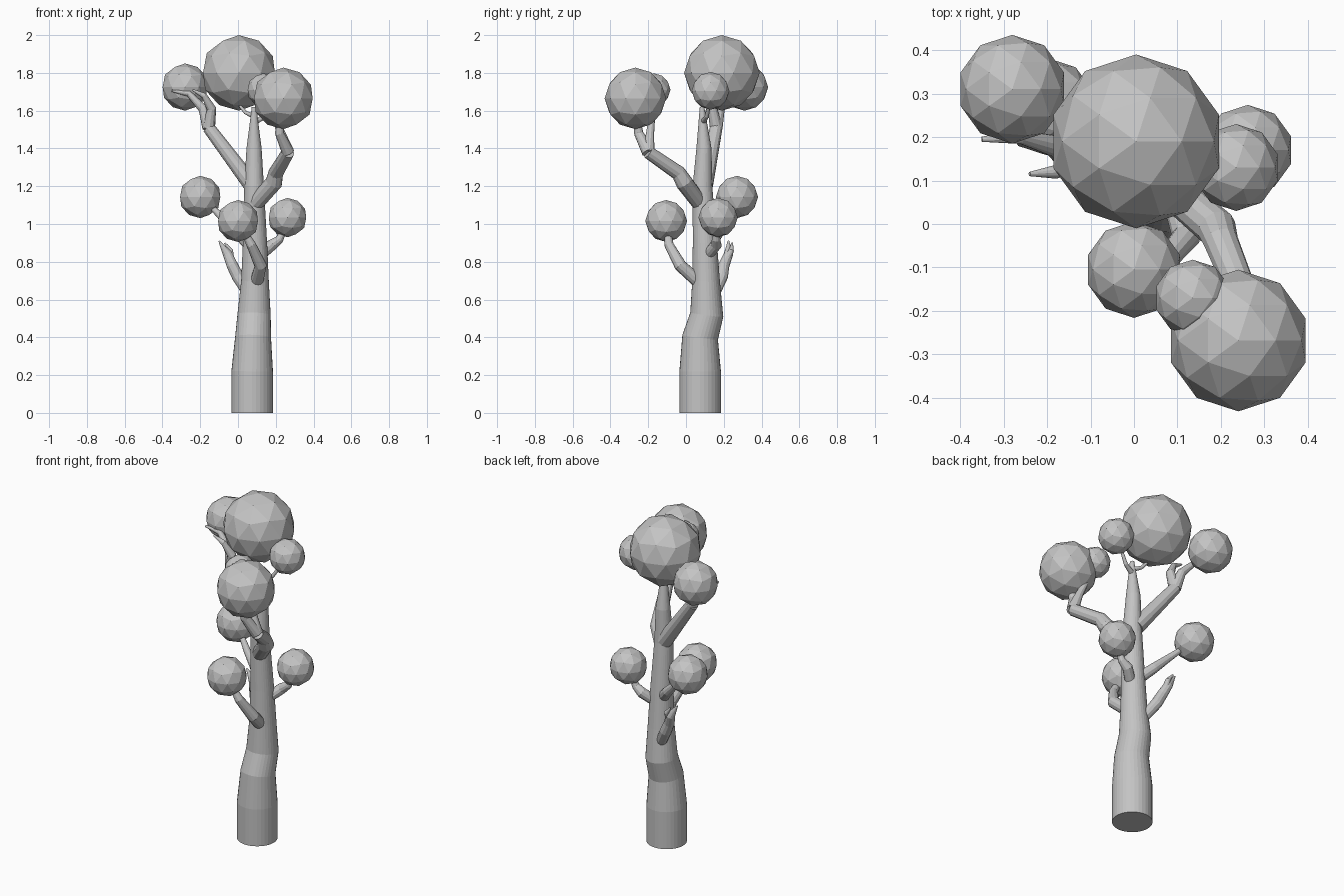
import bpy

cube = bpy.data.objects.get("Cube")
if cube:
    bpy.data.objects.remove(cube, do_unlink=True)

GREY = (0.55, 0.55, 0.55, 1)
mat = bpy.data.materials.new("plain grey")
mat.use_nodes = True
mat.diffuse_color = GREY
mat.node_tree.nodes["Principled BSDF"].inputs["Base Color"].default_value = GREY


def limb(name, points, resolution=4):
    """Tapered round tube through points of (x, y, z, radius)."""
    curve = bpy.data.curves.new(name, "CURVE")
    curve.dimensions = "3D"
    curve.bevel_depth = 1
    curve.bevel_resolution = resolution
    curve.use_fill_caps = True
    spline = curve.splines.new("POLY")
    spline.use_smooth = False
    spline.points.add(len(points) - 1)
    for target, (x, y, z, radius) in zip(spline.points, points):
        target.co = (x, y, z, 1)
        target.radius = radius
    curve.materials.append(mat)
    obj = bpy.data.objects.new(name, curve)
    bpy.context.collection.objects.link(obj)
    bpy.ops.object.select_all(action="DESELECT")
    obj.select_set(True)
    bpy.context.view_layer.objects.active = obj
    bpy.ops.object.convert(target="MESH")


def foliage(name, x, y, z, radius):
    """Faceted ball of leaves."""
    bpy.ops.mesh.primitive_ico_sphere_add(subdivisions=2, radius=radius, location=(x, y, z))
    obj = bpy.context.object
    obj.name = obj.data.name = name
    obj.data.materials.append(mat)


# Trunk, narrowing to a thin tip
limb("trunk", [
    (.075, .075, 0, .11), (.075, .075, .22, .11), (.08, .075, .4, .095),
    (.085, .11, .52, .088), (.09, .106, .7, .073), (.09, .1, .9, .064),
    (.085, .087, 1.2, .052), (.085, .095, 1.4, .04), (.085, .085, 1.62, .012)], 14)

# Upper right branch, forking into two bare twigs
fork = (-.155, .16, 1.51, .034)
limb("upper_right_branch", [(.07, .1, 1.21, .045), fork])
limb("upper_right_outer_twig", [fork, (-.185, .18, 1.61, .025),
     (-.26, .2, 1.69, .016), (-.35, .195, 1.705, .006)])
limb("upper_right_inner_twig", [fork, (-.14, .14, 1.61, .025),
     (-.18, .12, 1.68, .016), (-.24, .115, 1.71, .005)])

# Upper left branch, forking towards two foliage balls
fork = (.265, -.2, 1.38, .034)
limb("upper_left_branch", [(.085, .08, 1.1, .042), (.19, -.01, 1.22, .046),
     (.2, -.04, 1.27, .04), fork])
limb("upper_left_outer_twig", [fork, (.22, -.25, 1.48, .025), (.23, -.27, 1.62, .015)])
limb("upper_left_inner_twig", [fork, (.23, -.19, 1.48, .022), (.15, -.17, 1.66, .012)])

# Lower branches
limb("lower_back_branch", [(.09, .1, .86, .035), (0, .17, .95, .028),
     (-.08, .2, 1.03, .02), (-.17, .25, 1.12, .012)])
limb("lower_front_branch", [(.1, .06, .7, .035), (.12, -.03, .78, .033),
     (.07, -.09, .89, .025), (.02, -.1, .98, .014)])
limb("lower_left_branch", [(.1, .1, .82, .03), (.18, .16, .89, .03),
     (.22, .16, .92, .022), (.25, .165, .98, .012)])
limb("bare_branch", [(.07, .14, .61, .03), (0, .19, .72, .032),
     (-.03, .2, .78, .03), (-.055, .225, .84, .025), (-.1, .225, .91, .004)])
limb("bare_branch_twig", [(-.04, .21, .8, .022), (-.04, .24, .86, .014), (-.07, .245, .9, .004)])

# Thin twigs at the trunk tip
limb("tip_left_twig", [(.085, .09, 1.54, .016), (.15, .11, 1.57, .011), (.21, .13, 1.66, .007)])
limb("tip_right_twig", [(.085, .09, 1.57, .013), (.04, .11, 1.59, .01), (-.01, .13, 1.65, .006)])

# Foliage
foliage("crown_foliage", .005, .19, 1.8, .2)
foliage("upper_left_foliage", .24, -.268, 1.665, .163)
foliage("upper_left_small_foliage", .135, -.17, 1.71, .088)
foliage("upper_right_foliage", -.28, .31, 1.725, .125)
foliage("tip_left_foliage", .235, .13, 1.705, .1)
foliage("lower_back_foliage", -.2, .27, 1.143, .112)
foliage("lower_front_foliage", 0, -.105, 1.016, .111)
foliage("lower_left_foliage", .262, .17, 1.034, .104)
